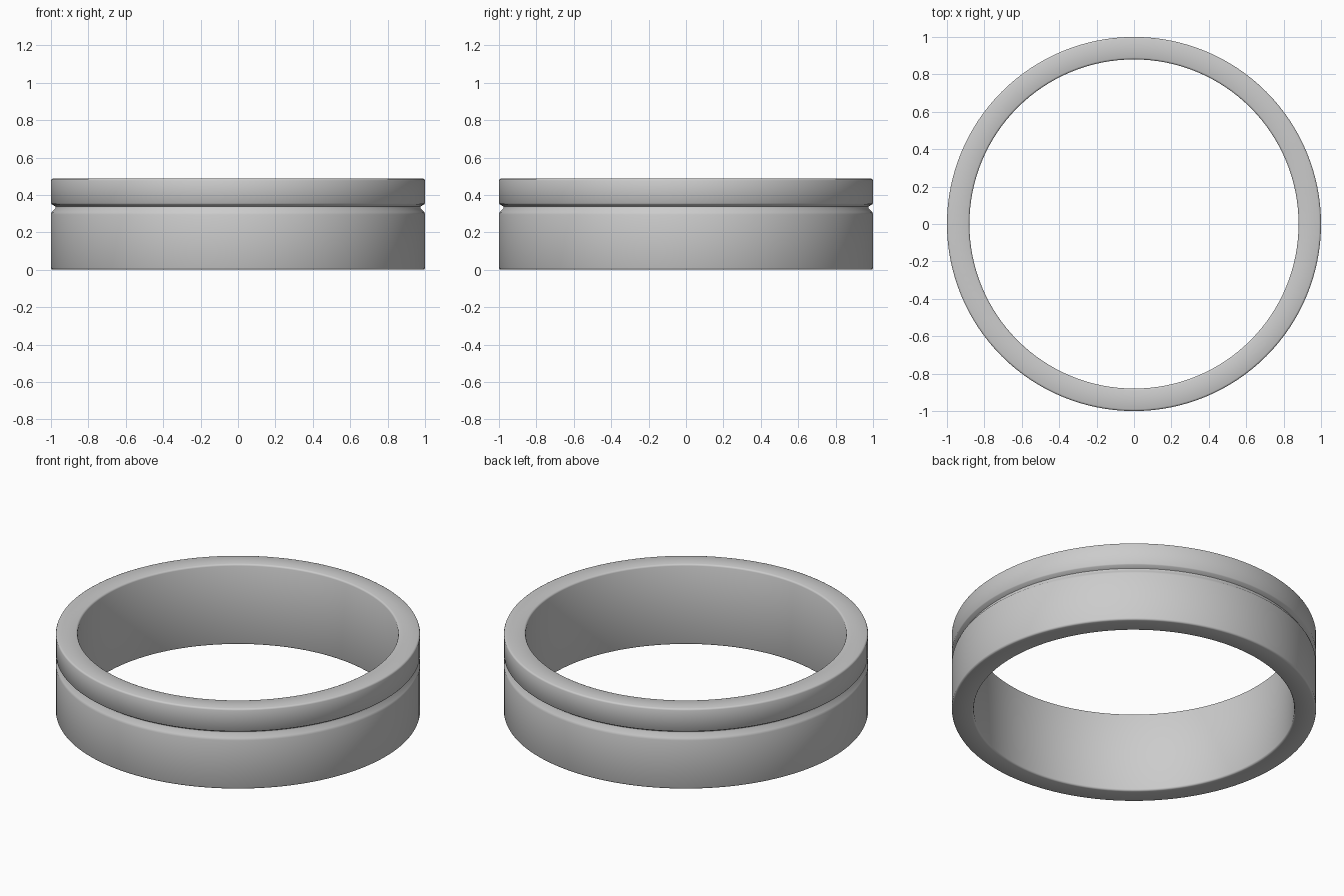
import bpy, bmesh, math

if "Cube" in bpy.data.objects:
    bpy.data.objects.remove(bpy.data.objects["Cube"])

# Closed cross-section of the band: (radius, height)
R_OUT, R_IN, H, B = 1.0, 0.88, 0.487, 0.01
S = B * 0.3
profile = [
    (R_IN + B, 0), (R_OUT - B, 0), (R_OUT - S, S), (R_OUT, B),            # bottom outer edge
    (R_OUT, 0.295), (R_OUT - 0.004, 0.308), (R_OUT - 0.024, 0.329),       # groove lower slope
    (R_OUT - 0.024, 0.338), (R_OUT - 0.004, 0.350), (R_OUT, 0.355),       # groove upper slope
    (R_OUT, H - B), (R_OUT - S, H - S), (R_OUT - B, H),                   # top outer edge
    (R_IN + B, H), (R_IN + S, H - S), (R_IN, H - B),                      # top inner edge
    (R_IN, B), (R_IN + S, S),                                             # bottom inner edge
]

# Revolve the cross-section into a ring
SEG = 128
bm = bmesh.new()
rings = []
for i in range(SEG):
    a = 2 * math.pi * i / SEG
    rings.append([bm.verts.new((r * math.cos(a), r * math.sin(a), z)) for r, z in profile])
n = len(profile)
for i in range(SEG):
    p, q = rings[i], rings[(i + 1) % SEG]
    for j in range(n):
        k = (j + 1) % n
        bm.faces.new((p[j], q[j], q[k], p[k]))
bmesh.ops.recalc_face_normals(bm, faces=bm.faces)

mesh = bpy.data.meshes.new("grooved_ring_band")
bm.to_mesh(mesh)
bm.free()
ring = bpy.data.objects.new("grooved_ring_band", mesh)
bpy.context.collection.objects.link(ring)

# Smooth shading with crisp groove edges
bpy.context.view_layer.objects.active = ring
ring.select_set(True)
bpy.ops.object.shade_smooth_by_angle(angle=math.radians(50))
